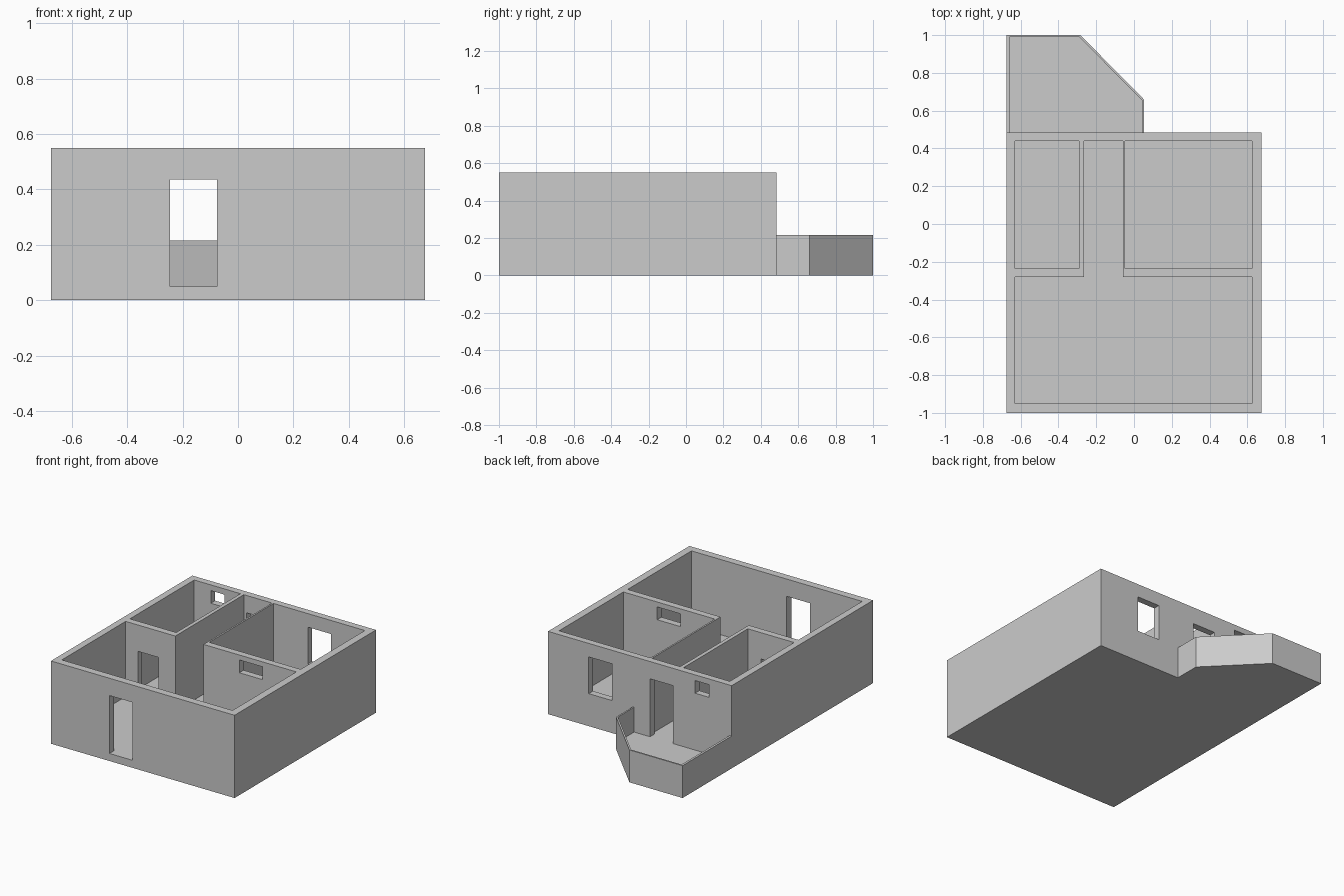
import bpy
import bmesh

cube = bpy.data.objects.get("Cube")
if cube:
    bpy.data.objects.remove(cube, do_unlink=True)

# One plain plaster grey for everything
plaster = bpy.data.materials.new("plaster_grey")
plaster.use_nodes = True
grey = (0.6, 0.6, 0.6, 1.0)
plaster.diffuse_color = grey
plaster.node_tree.nodes["Principled BSDF"].inputs["Base Color"].default_value = grey

FLOOR, TOP, RAIL = 0.05, 0.55, 0.215     # floor level, wall top, parapet top
OVER = TOP + 0.1                         # cutters run past the open top


def prism(name, outline, z0, z1):
    """Upright solid from a counter-clockwise outline."""
    bm = bmesh.new()
    face = bm.faces.new([bm.verts.new((x, y, z0)) for x, y in outline])
    extruded = bmesh.ops.extrude_face_region(bm, geom=[face])["geom"]
    for v in extruded:
        if isinstance(v, bmesh.types.BMVert):
            v.co.z = z1
    bmesh.ops.recalc_face_normals(bm, faces=bm.faces)
    mesh = bpy.data.meshes.new(name)
    bm.to_mesh(mesh)
    bm.free()
    mesh.materials.append(plaster)
    obj = bpy.data.objects.new(name, mesh)
    bpy.context.collection.objects.link(obj)
    return obj


def box(name, x0, x1, y0, y1, z0, z1):
    return prism(name, [(x0, y0), (x1, y0), (x1, y1), (x0, y1)], z0, z1)


def carve(body, cutters):
    """Cut every cutter out of the body, then bake and tidy up."""
    for cutter in cutters:
        cutter.hide_render = True
        mod = body.modifiers.new(cutter.name, "BOOLEAN")
        mod.operation = "DIFFERENCE"
        mod.solver = "EXACT"
        mod.object = cutter
    deps = bpy.context.evaluated_depsgraph_get()
    baked = bpy.data.meshes.new_from_object(body.evaluated_get(deps))
    body.modifiers.clear()
    body.data = baked
    for cutter in cutters:
        bpy.data.objects.remove(cutter, do_unlink=True)


# House shell with its rooms hollowed out from above
west, east, front, back = -0.675, 0.675, -1.0, 0.485
house = box("house_walls", west, east, front, back, 0, TOP)
inner_back = 0.44
rooms = [
    box("front_room", -0.63, 0.625, -0.95, -0.28, FLOOR, OVER),
    box("corridor", -0.265, -0.058, -0.4, inner_back, FLOOR, OVER),
    box("small_room", -0.63, -0.29, -0.235, inner_back, FLOOR, OVER),
    box("large_room", -0.047, 0.625, -0.235, inner_back, FLOOR, OVER),
]

# Doors and windows
openings = [
    box("front_door", -0.245, -0.075, -1.1, -0.9, FLOOR, 0.435),
    box("back_door", -0.245, -0.075, 0.4, 0.55, FLOOR, 0.435),
    box("small_room_door", -0.54, -0.387, -0.32, -0.2, FLOOR, 0.375),
    box("large_room_door", -0.1, -0.02, -0.2, -0.045, FLOOR, 0.375),
    box("large_back_window", 0.206, 0.376, 0.4, 0.55, 0.216, 0.46),
    box("small_back_window", -0.508, -0.406, 0.4, 0.55, 0.428, 0.512),
    box("inner_window", 0.206, 0.376, -0.32, -0.2, 0.432, 0.517),
]
carve(house, rooms + openings)

# Terrace with a chamfered corner and a thin parapet
terrace = prism("terrace", [(west, back), (0.052, back), (0.052, 0.66),
                            (-0.284, 1.0), (west, 1.0)], 0, RAIL)
hollow = prism("terrace_hollow", [(-0.66, 0.4), (0.042, 0.4), (0.042, 0.655),
                                  (-0.29, 0.99), (-0.66, 0.99)], FLOOR, OVER)
carve(terrace, [hollow])
